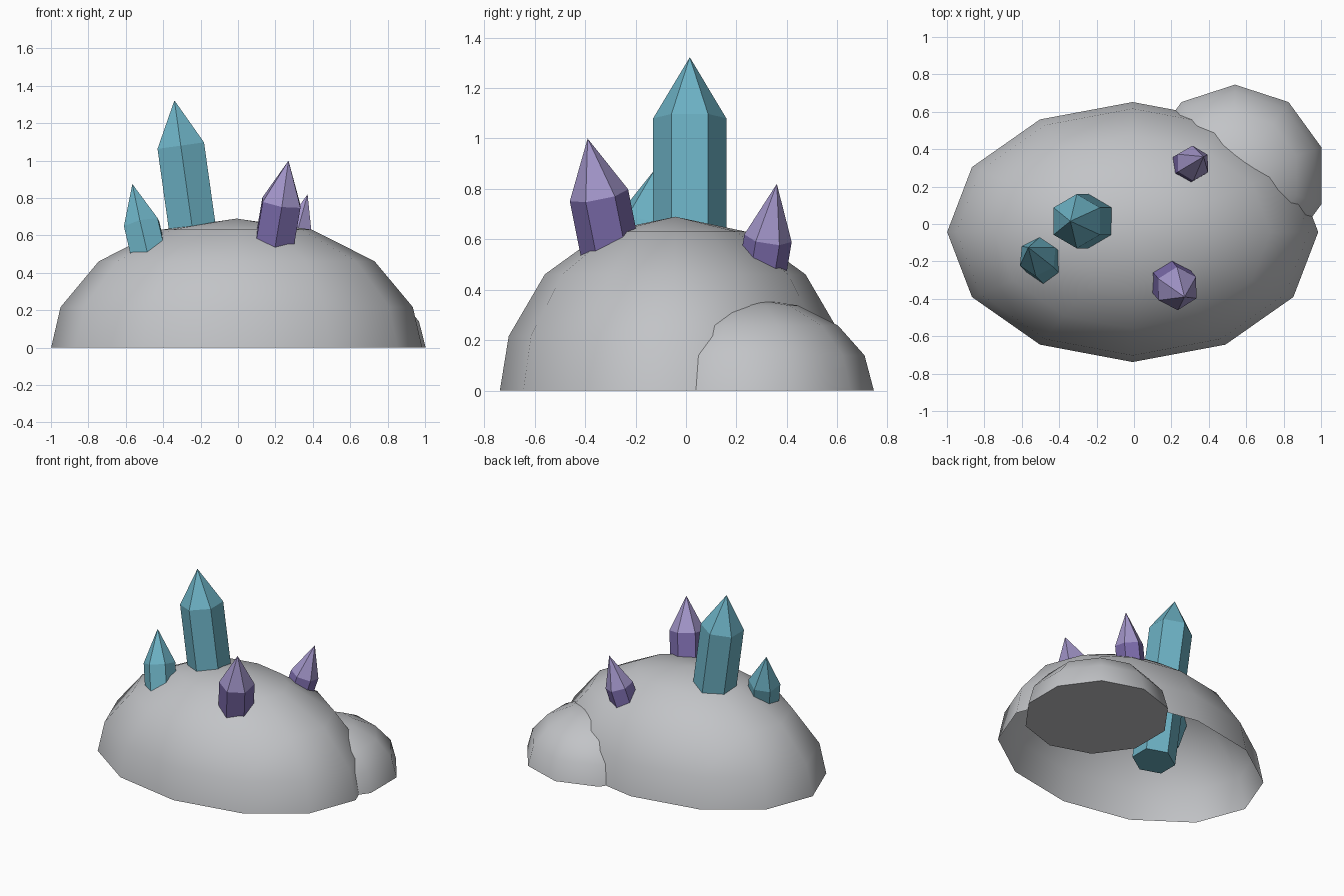
import bpy, bmesh, math
from mathutils import Vector

if "Cube" in bpy.data.objects:
    bpy.data.objects.remove(bpy.data.objects["Cube"])


def material(name, rgb):
    m = bpy.data.materials.new(name)
    m.diffuse_color = (*rgb, 1.0)
    m.use_nodes = True
    m.node_tree.nodes["Principled BSDF"].inputs["Base Color"].default_value = m.diffuse_color
    return m


STONE = material("stone_grey", (0.54, 0.55, 0.57))
TEAL = material("teal_crystal", (0.15, 0.44, 0.55))
PURPLE = material("purple_crystal", (0.21, 0.155, 0.43))
LAVENDER = material("lavender_tip", (0.36, 0.30, 0.58))


def finish(bm, name, mats):
    bmesh.ops.recalc_face_normals(bm, faces=bm.faces)
    me = bpy.data.meshes.new(name)
    bm.to_mesh(me)
    bm.free()
    ob = bpy.data.objects.new(name, me)
    bpy.context.collection.objects.link(ob)
    for m in mats:
        me.materials.append(m)
    return ob


def loft(bm, rings, apex, cap):
    """Skin a stack of equal rings, close the top to a point, optionally cap the bottom."""
    rows = [[bm.verts.new(p) for p in ring] for ring in rings]
    tip = bm.verts.new(apex)
    n = len(rows[0])
    for i in range(n):
        j = (i + 1) % n
        for lo, hi in zip(rows, rows[1:]):
            bm.faces.new((lo[i], lo[j], hi[j], hi[i]))
        f = bm.faces.new((rows[-1][i], rows[-1][j], tip))
        f.material_index = 1
    if cap:
        bm.faces.new(rows[0][::-1])


def dome(name, center, radii, height, sides, start, profile, cap):
    """profile: (radius factor, height factor) per ring, bottom to top."""
    cx, cy = center
    rings = []
    for r, h in profile:
        angles = [start + 2 * math.pi * i / sides for i in range(sides)]
        rings.append([(cx + radii[0] * r * math.cos(a),
                       cy + radii[1] * r * math.sin(a), h * height) for a in angles])
    bm = bmesh.new()
    loft(bm, rings, (cx, cy, height), cap)
    for f in bm.faces:
        f.material_index = 0
    ob = finish(bm, name, [STONE])
    bpy.ops.object.select_all(action='DESELECT')
    ob.select_set(True)
    bpy.context.view_layer.objects.active = ob
    bpy.ops.object.shade_smooth_by_angle(angle=math.radians(60))


def crystal(name, shoulder, apex, radius, shaft, mats, turn=90):
    """Six-sided shaft with a pointed tip, leaning along shoulder -> apex."""
    s, a = Vector(shoulder), Vector(apex)
    axis = (a - s).normalized()
    rot = Vector((0, 0, 1)).rotation_difference(axis)
    hexagon = [rot @ Vector((radius * math.cos(t), radius * math.sin(t), 0))
               for t in (math.radians(turn + 60 * i) for i in range(6))]
    bm = bmesh.new()
    loft(bm, [[s - axis * shaft + p for p in hexagon], [s + p for p in hexagon]], a, True)
    finish(bm, name, mats)


# Main boulder: open underneath
main_profile = [(1.0, 0.0)] + [(math.cos(math.radians(d)), math.sin(math.radians(d)))
                               for d in (18.3, 42, 66)]
dome("large_boulder", (-0.007, -0.043), (0.992, 0.695), 0.69, 12, 0, main_profile, False)

# Side boulder: closed underneath
side_profile = [(math.cos(math.radians(d)), math.sin(math.radians(d)))
                for d in (0, 22.5, 45, 67.5)]
dome("small_boulder", (0.54, 0.258), (0.487, 0.487), 0.366, 10, math.pi / 2, side_profile, True)

# Crystals
crystal("tall_teal_crystal", (-0.306, 0.015, 1.08), (-0.34, 0.015, 1.322), 0.145, 1.06,
        [TEAL, TEAL])
crystal("short_teal_crystal", (-0.515, -0.175, 0.66), (-0.565, -0.125, 0.875), 0.107, 0.28,
        [TEAL, TEAL], 86)
crystal("front_purple_crystal", (0.232, -0.345, 0.775), (0.27, -0.39, 1.0), 0.118, 0.36,
        [PURPLE, LAVENDER], 92)
crystal("back_purple_crystal", (0.315, 0.325, 0.605), (0.372, 0.36, 0.82), 0.095, 0.26,
        [PURPLE, LAVENDER])
